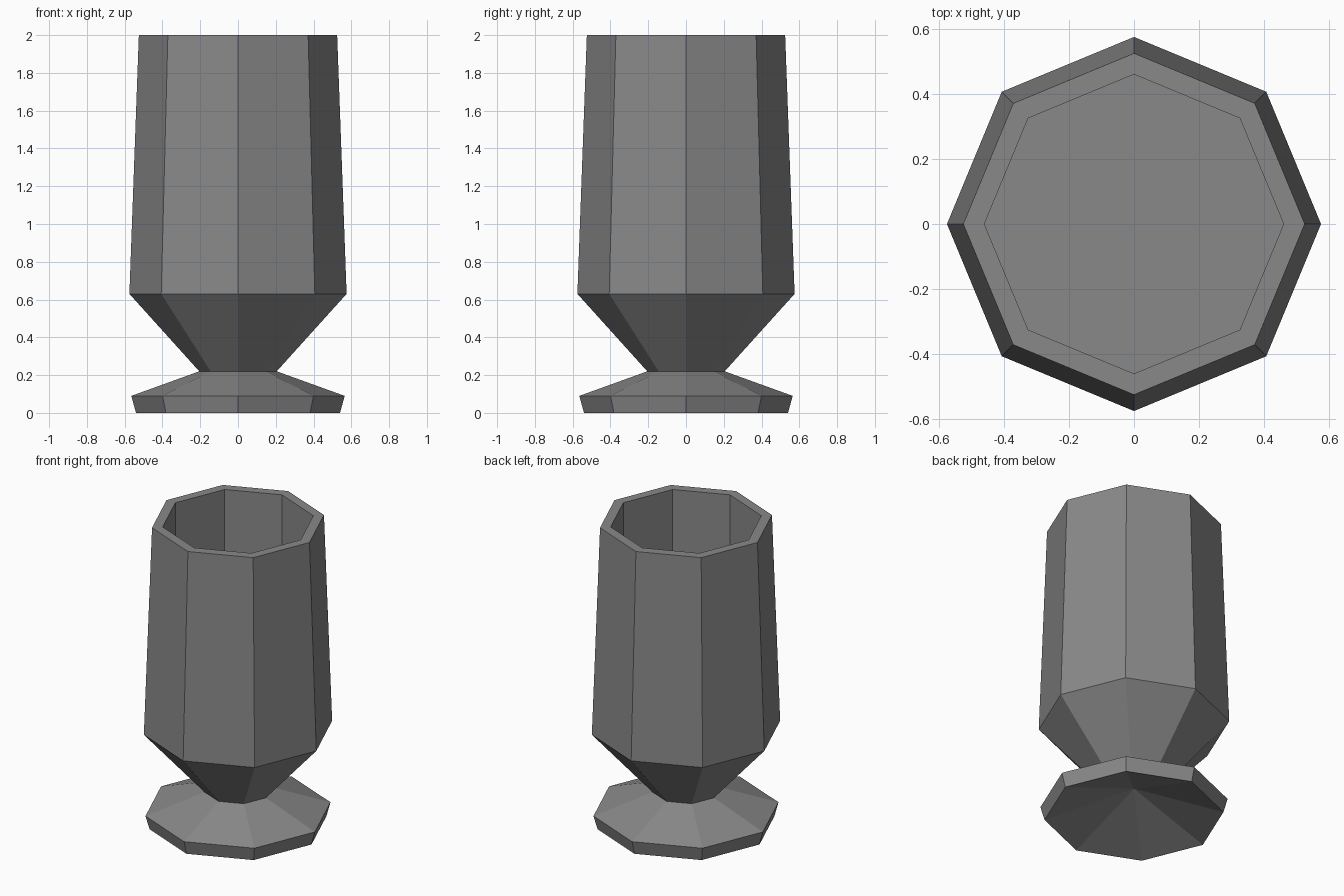
import bpy, bmesh, math

if "Cube" in bpy.data.objects:
    bpy.data.objects.remove(bpy.data.objects["Cube"])

SIDES = 8

grey = bpy.data.materials.new("mid grey")
grey.diffuse_color = (0.25, 0.25, 0.25, 1.0)
grey.use_nodes = True
grey.node_tree.nodes["Principled BSDF"].inputs["Base Color"].default_value = grey.diffuse_color


def lathe(name, profile):
    """Turn an (r, z) profile into a flat-sided solid; r = 0 makes a point."""
    bm = bmesh.new()
    rings = []
    for r, z in profile:
        if r == 0:
            rings.append([bm.verts.new((0, 0, z))] * SIDES)
        else:
            rings.append([bm.verts.new((r * math.cos(2 * math.pi * i / SIDES),
                                        r * math.sin(2 * math.pi * i / SIDES), z))
                          for i in range(SIDES)])
    for a, b in zip(rings, rings[1:]):
        for i in range(SIDES):
            j = (i + 1) % SIDES
            corners = list(dict.fromkeys((a[i], a[j], b[j], b[i])))
            bm.faces.new(corners)
    # Close a profile that ends on a full ring with one flat face
    if profile[-1][0] > 0 and name == "bowl":
        bm.faces.new(rings[-1])
    mesh = bpy.data.meshes.new(name)
    bm.to_mesh(mesh)
    bm.free()
    mesh.materials.append(grey)
    obj = bpy.data.objects.new(name, mesh)
    bpy.context.collection.objects.link(obj)
    return obj


# Foot: hollow underside, short rim, sloped top up to the waist
lathe("foot", [(0, 0.19), (0.54, 0), (0.565, 0.09), (0.205, 0.22)])

# Bowl: flared base, tapered wall, flat lip, straight inner wall and flat floor
lathe("bowl", [(0.205, 0.22), (0.575, 0.63), (0.525, 2.0), (0.46, 2.0), (0.46, 0.63)])
